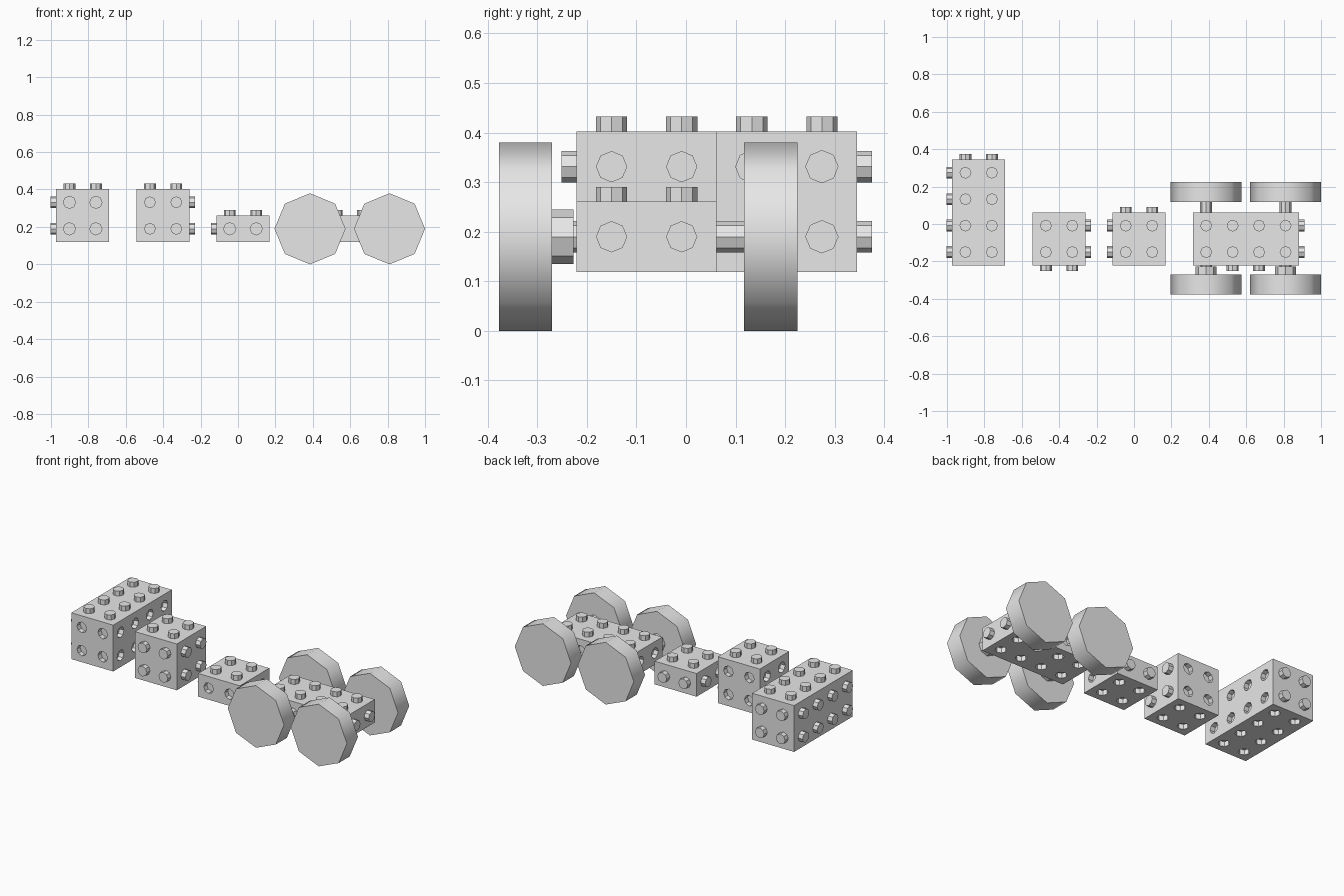
import bpy, bmesh
from math import cos, sin, pi
from mathutils import Vector

cube = bpy.data.objects.get("Cube")
if cube:
    bpy.data.objects.remove(cube, do_unlink=True)

U = 0.1415          # pitch of the studs
FLOOR = 0.119       # underside of the blocks
FRONT = -0.221      # front face of the blocks
STUD_R, HOLE_R, DEPTH = 0.0315, 0.0325, 0.03

grey = bpy.data.materials.new("light_grey")
grey.use_nodes = True
colour = (0.8, 0.8, 0.8, 1)
grey.diffuse_color = colour
grey.node_tree.nodes["Principled BSDF"].inputs["Base Color"].default_value = colour


def finish(bm, name):
    bmesh.ops.remove_doubles(bm, verts=bm.verts, dist=0.0002)
    bmesh.ops.recalc_face_normals(bm, faces=bm.faces)
    mesh = bpy.data.meshes.new(name)
    bm.to_mesh(mesh)
    bm.free()
    mesh.materials.append(grey)
    obj = bpy.data.objects.new(name, mesh)
    bpy.context.collection.objects.link(obj)
    return obj


def add_cell(bm, centre, n, u, v, stud):
    """One square of a block face with an octagonal stud or blind hole."""
    h = U / 2
    r = STUD_R if stud else HOLE_R
    shift = n * (DEPTH if stud else -DEPTH)
    ring = [centre + (u * cos(k * pi / 4) + v * sin(k * pi / 4)) * r for k in range(8)]
    base = [bm.verts.new(p) for p in ring]
    end = [bm.verts.new(p + shift) for p in ring]
    dirs = [u, v, -u, -v]
    mids = [bm.verts.new(centre + d * h) for d in dirs]
    corners = [bm.verts.new(centre + (dirs[i] + dirs[(i + 1) % 4]) * h) for i in range(4)]
    for i in range(4):
        a, b, c = base[2 * i], base[2 * i + 1], base[(2 * i + 2) % 8]
        bm.faces.new((mids[i], corners[i], b, a))
        bm.faces.new((corners[i], mids[(i + 1) % 4], c, b))
    for k in range(8):
        j = (k + 1) % 8
        bm.faces.new((base[k], base[j], end[j], end[k]))
    bm.faces.new(end)


def block(name, left, size, studs):
    """Box of whole cells: studs on the listed (axis, sign) sides, holes on the rest."""
    bm = bmesh.new()
    low = Vector((left, FRONT, FLOOR))
    axes = [Vector((1, 0, 0)), Vector((0, 1, 0)), Vector((0, 0, 1))]
    for a in range(3):
        b, c = (a + 1) % 3, (a + 2) % 3
        for sign in (-1, 1):
            origin = low + axes[a] * (size[a] * U if sign > 0 else 0)
            for i in range(size[b]):
                for j in range(size[c]):
                    centre = origin + (axes[b] * (i + 0.5) + axes[c] * (j + 0.5)) * U
                    add_cell(bm, centre, axes[a] * sign, axes[b], axes[c], (a, sign) in studs)
    return finish(bm, name)


def wheel(name, x, profile):
    """Eight-sided wheel turned around the y axis from (radius, y) points."""
    bm = bmesh.new()
    z = FLOOR + U / 2
    rings = []
    for r, y in profile:
        rings.append([bm.verts.new((x + r * cos(k * pi / 4), y, z + r * sin(k * pi / 4)))
                      for k in range(8)])
    for i in range(len(rings) - 1):
        p, q = rings[i], rings[i + 1]
        tread = profile[i][0] == profile[i + 1][0] == TYRE_R
        for k in range(8):
            j = (k + 1) % 8
            face = bm.faces.new((p[k], p[j], q[j], q[k]))
            face.smooth = tread
    bm.faces.new(rings[0])
    bm.faces.new(rings[-1])
    # Keep the rims crisp while the tread is rounded
    for edge in bm.edges:
        flags = {f.smooth for f in edge.link_faces}
        edge.smooth = flags == {True}
    return finish(bm, name)


# Blocks
TOP, BACK, FACE, RIGHT, LEFT = (2, 1), (1, 1), (1, -1), (0, -1), (0, 1)
block("long_tall_block", -0.972, (2, 4, 2), {TOP, BACK, RIGHT})
block("cube_block", -0.542, (2, 2, 2), {TOP, FACE, LEFT})
block("flat_block", -0.115, (2, 2, 1), {TOP, BACK, RIGHT})
block("chassis_block", 0.315, (4, 2, 1), {TOP, FACE, LEFT})

# Wheels: front pair has a socket over a stud, back pair a peg in a hole
TYRE_R = 0.19
socket_wheel = [(TYRE_R, -0.377), (TYRE_R, -0.27), (0.055, -0.27),
                (0.055, -0.227), (0.033, -0.227), (0.033, -0.254)]
peg_wheel = [(TYRE_R, 0.225), (TYRE_R, 0.117), (STUD_R, 0.117), (STUD_R, 0.036)]
for side, x in (("right", 0.385), ("left", 0.81)):
    wheel("front_wheel_" + side, x, socket_wheel)
    wheel("back_wheel_" + side, x, peg_wheel)
